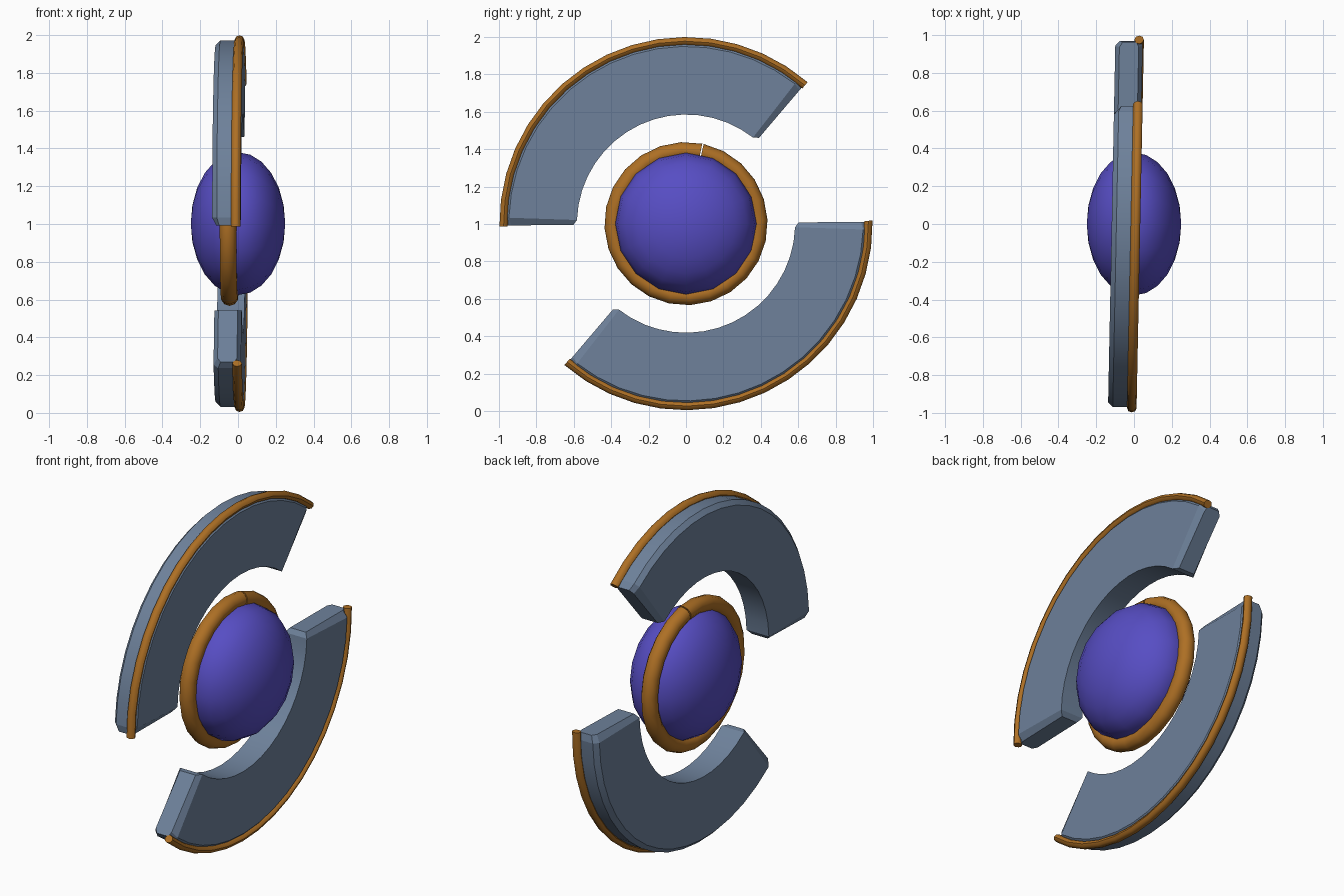
import bpy, bmesh, math

if "Cube" in bpy.data.objects:
    bpy.data.objects.remove(bpy.data.objects["Cube"])

CZ = 1.002      # height of the common centre
LEAN = 0.02     # slight turn of the whole model about z


def material(name, rgb):
    m = bpy.data.materials.new(name)
    m.diffuse_color = (*rgb, 1)
    m.use_nodes = True
    m.node_tree.nodes["Principled BSDF"].inputs["Base Color"].default_value = m.diffuse_color
    return m


STEEL = material("steel blue", (0.155, 0.22, 0.325))
BRONZE = material("bronze", (0.42, 0.16, 0.018))
VIOLET = material("violet", (0.095, 0.075, 0.55))


def finish(bm, name, mat, smooth):
    bmesh.ops.recalc_face_normals(bm, faces=bm.faces)
    me = bpy.data.meshes.new(name)
    bm.to_mesh(me)
    bm.free()
    me.materials.append(mat)
    ob = bpy.data.objects.new(name, me)
    bpy.context.collection.objects.link(ob)
    if smooth:
        bpy.ops.object.select_all(action='DESELECT')
        ob.select_set(True)
        bpy.context.view_layer.objects.active = ob
        bpy.ops.object.shade_smooth_by_angle(angle=math.radians(smooth))
    return ob


def sweep(name, rings, mat, smooth):
    """rings: list of (angle in degrees, section of (radius, x) points), capped at both ends"""
    bm = bmesh.new()
    loops = []
    for deg, section in rings:
        a = math.radians(deg)
        loops.append([bm.verts.new((x + LEAN * r * math.cos(a), r * math.cos(a),
                                    CZ + r * math.sin(a))) for r, x in section])
    n = len(loops[0])
    for p, q in zip(loops, loops[1:]):
        for i in range(n):
            j = (i + 1) % n
            bm.faces.new((p[i], p[j], q[j], q[i]))
    bm.faces.new(loops[0])
    bm.faces.new(loops[-1])
    return finish(bm, name, mat, smooth)


def oval(r, x, dr, dx, n):
    return [(r + dr * math.cos(2 * math.pi * i / n), x + dx * math.sin(2 * math.pi * i / n))
            for i in range(n)]


def steps(a, b, n):
    return [a + (b - a) * i / n for i in range(n + 1)]


# Curved blades: chamfered outer edge, ends pinched in by a chamfer
BODY = [(0.583, -0.118), (0.945, -0.118), (0.97, -0.093),
        (0.97, 0.006), (0.947, 0.027), (0.583, 0.027)]
END = [(0.602, -0.096), (0.935, -0.096), (0.962, -0.08),
       (0.962, -0.005), (0.935, 0.006), (0.602, 0.006)]

for label, start in (("upper", 49.6), ("lower", 229.6)):
    stop = start + 131
    rings = [(start, END)]
    rings += [(a, BODY) for a in steps(start + 2.5, stop - 2.5, 16)]
    rings += [(stop, END)]
    sweep(label + "_blade", rings, STEEL, 15)
    # Trim tube along the outer edge
    tube = oval(0.975, 0.008, 0.022, 0.025, 8)
    sweep(label + "_trim", [(a, tube) for a in steps(start - 0.3, stop + 0.3, 16)], BRONZE, 50)

# Ring around the orb, with a hairline seam near the top
tube = oval(0.391, -0.045, 0.045, 0.046, 10)
sweep("orb_ring", [(a, tube) for a in steps(78.5, 437.5, 24)], BRONZE, 50)

# Flattened orb with its poles along x
bm = bmesh.new()
bmesh.ops.create_uvsphere(bm, u_segments=16, v_segments=12, radius=1)
for v in bm.verts:
    x, y, z = v.co
    v.co = (z * 0.25, x * 0.378, CZ + y * 0.378)
finish(bm, "orb", VIOLET, 60)
